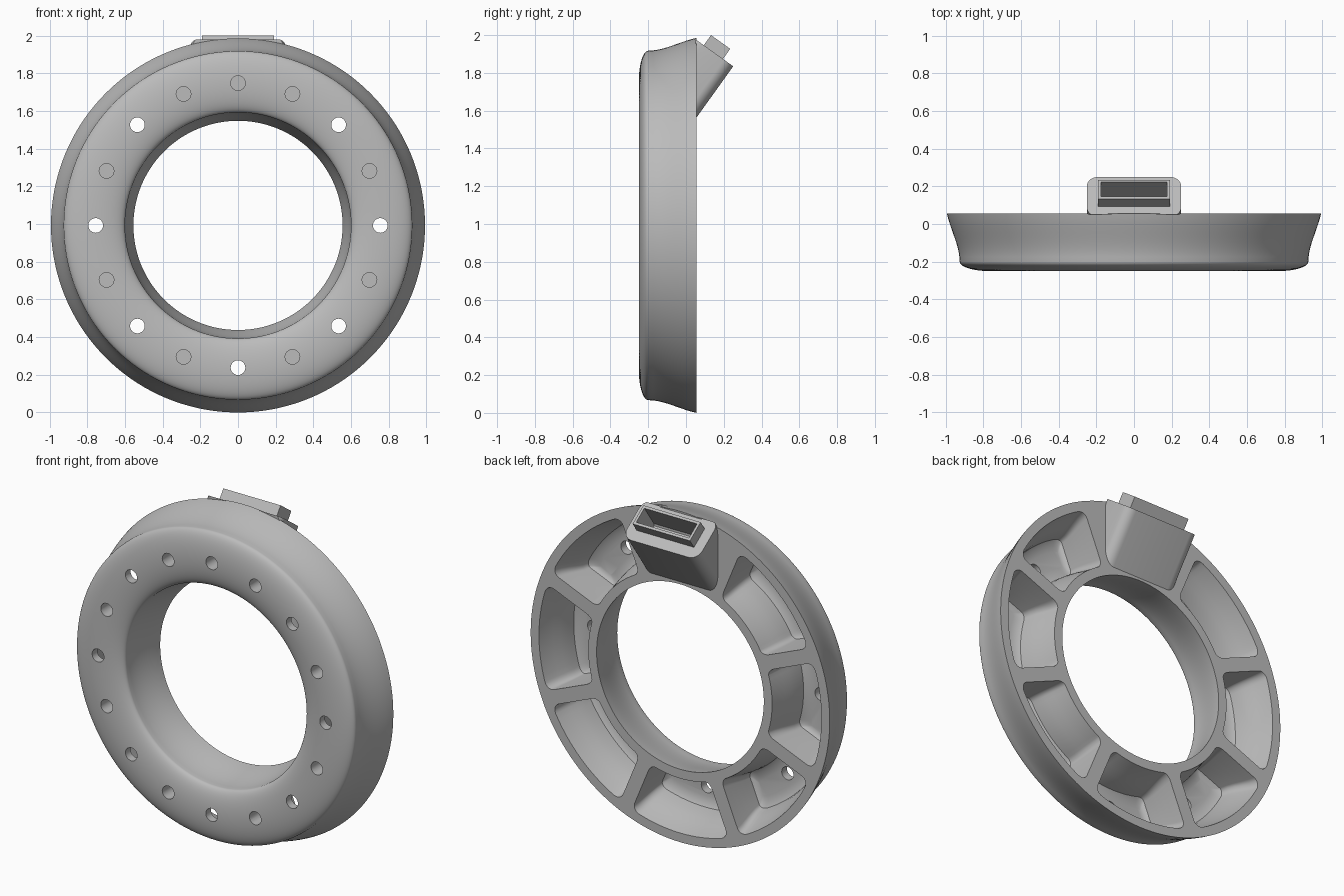
import bpy
import bmesh
from math import sin, cos, pi, asin
from mathutils import Matrix, Vector

if "Cube" in bpy.data.objects:
    bpy.data.objects.remove(bpy.data.objects["Cube"], do_unlink=True)

GREY = (0.5, 0.5, 0.5, 1.0)
grey = bpy.data.materials.new("plain grey")
grey.use_nodes = True
grey.diffuse_color = GREY
grey.node_tree.nodes["Principled BSDF"].inputs["Base Color"].default_value = GREY

CENTRE = 0.9925
BACK, CREASE, FRONT = 0.055, -0.2, -0.25
HOLE_RADIUS, HOLE_CIRCLE = 0.039, 0.755
SPOKE_HALF = 0.042


def polar(r, angle, y):
    return Vector((r * cos(angle), y, CENTRE + r * sin(angle)))


def flare(y):
    """Outer and inner radius of the ring wall at depth y."""
    t = min(max((y - CREASE) / (BACK - CREASE), 0), 1)
    s = t * t * (3 - 2 * t) * 0.6 + t * t * 0.4
    return 0.925 + 0.0675 * s, 0.6 - 0.045 * s


def finish(name, bm):
    bmesh.ops.recalc_face_normals(bm, faces=bm.faces)
    mesh = bpy.data.meshes.new(name)
    bm.to_mesh(mesh)
    bm.free()
    mesh.materials.append(grey)
    obj = bpy.data.objects.new(name, mesh)
    bpy.context.collection.objects.link(obj)
    return obj


def loft(bm, loops, closed=False):
    """Join loops of points; cap the ends unless the loft is closed."""
    rings = [[bm.verts.new(p) for p in loop] for loop in loops]
    pairs = list(zip(rings, rings[1:]))
    if closed:
        pairs.append((rings[-1], rings[0]))
    else:
        bm.faces.new(rings[0])
        bm.faces.new(rings[-1])
    for a, b in pairs:
        for i in range(len(a)):
            j = (i + 1) % len(a)
            bm.faces.new((a[i], a[j], b[j], b[i]))


def activate(obj):
    bpy.ops.object.select_all(action='DESELECT')
    obj.select_set(True)
    bpy.context.view_layer.objects.active = obj


def cut(obj, cutter):
    mod = obj.modifiers.new("cut", 'BOOLEAN')
    mod.operation = 'DIFFERENCE'
    mod.solver = 'EXACT'
    mod.object = cutter
    activate(obj)
    bpy.ops.object.modifier_apply(modifier=mod.name)


def smooth(obj):
    activate(obj)
    bpy.ops.object.shade_smooth_by_angle(angle=pi / 6)


def rounded(hx, hy, cx, cy, steps=6, along=1):
    """Rounded rectangle outline, with extra points along the long sides."""
    points = []
    for k, (sx, sy) in enumerate(((1, 1), (-1, 1), (-1, -1), (1, -1))):
        for i in range(steps + 1):
            a = (k + i / steps) * pi / 2
            points.append((sx * (hx - cx) + cx * cos(a), sy * (hy - cy) + cy * sin(a)))
        if k % 2 == 0:
            for i in range(1, along):
                points.append((sx * (hx - cx) * (1 - 2 * i / along), sy * hy))
    return points


# Ring body: domed front, flared walls, flat back
profile = []
for i in range(25):
    a = pi * i / 24
    profile.append((0.7625 + 0.1625 * cos(a), CREASE + (FRONT - CREASE) * sin(a)))
depths = [CREASE + (BACK - CREASE) * i / 10 for i in range(1, 11)]
profile += [(flare(y)[1], y) for y in depths]
profile += [(flare(y)[0], y) for y in reversed(depths)]
bm = bmesh.new()
SEGMENTS = 144
loft(bm, [[polar(r, 2 * pi * k / SEGMENTS, y) for r, y in profile]
          for k in range(SEGMENTS)], closed=True)
ring = finish("light_ring", bm)

# Pockets in the back, leaving spokes between them and a solid top
WALL = 0.055
layers = [(0.1, 0)] + [(BACK - 0.047 * i, 0) for i in range(6)]
layers += [(-0.192, 0.02), (-0.2, 0.06)]
bm = bmesh.new()
for k in range(8):
    if k == 2:
        continue
    loops = []
    for y, inset in layers:
        r_out, r_in = flare(y)
        mid, half = (r_out + r_in) / 2, (r_out - r_in) / 2 - WALL - inset
        loop = []
        for u, v in rounded(1, 1, 0.16, 0.28, along=16):
            r = mid + v * half
            spread = pi / 8 - asin((SPOKE_HALF + inset * 0.5) / r)
            loop.append(polar(r, k * pi / 4 + u * spread, y))
        loops.append(loop)
    loft(bm, loops)
pockets = finish("pocket_cutter", bm)
cut(ring, pockets)

# Sixteen round holes in the front face
bm = bmesh.new()
for k in range(16):
    c = polar(HOLE_CIRCLE, k * pi / 8, 0)
    loft(bm, [[c + Vector((HOLE_RADIUS * cos(a), y, HOLE_RADIUS * sin(a)))
               for a in [2 * pi * i / 24 for i in range(24)]]
              for y in (-0.3, -0.15)])
holes = finish("hole_cutter", bm)
cut(ring, holes)
smooth(ring)

# Tilted frame for the connector at the top of the back
axis = Vector((0, 0.58, 0.81)).normalized()
side = Vector((1, 0, 0))
normal = axis.cross(side)
frame = Matrix((side, normal, axis)).transposed().to_4x4()
frame.translation = Vector((0, 0.145, 1.91))


def prism(bm, outline, low, high):
    loft(bm, [[frame @ Vector((x, t, h)) for x, t in outline] for h in (low, high)])


def box(hx, hy):
    return [(hx, hy), (-hx, hy), (-hx, -hy), (hx, -hy)]


# Connector housing, trimmed flush with the back of the ring
bm = bmesh.new()
prism(bm, rounded(0.25, 0.129, 0.06, 0.06, steps=8), -0.7, 0)
bmesh.ops.bisect_plane(bm, geom=bm.verts[:] + bm.edges[:] + bm.faces[:],
                       plane_co=(0, 0.05, 0), plane_no=(0, 1, 0), clear_inner=True)
bmesh.ops.holes_fill(bm, edges=[e for e in bm.edges if e.is_boundary], sides=0)
housing = finish("connector_housing", bm)

# Connector sleeve
bm = bmesh.new()
prism(bm, box(0.19, 0.0625), -0.02, 0.066)
sleeve = finish("connector_sleeve", bm)

# Slot through the sleeve into the housing
bm = bmesh.new()
prism(bm, box(0.175, 0.047), -0.1, 0.2)
slot = finish("slot_cutter", bm)
for part in (housing, sleeve):
    cut(part, slot)
    smooth(part)

for cutter in (pockets, holes, slot):
    bpy.data.objects.remove(cutter, do_unlink=True)
